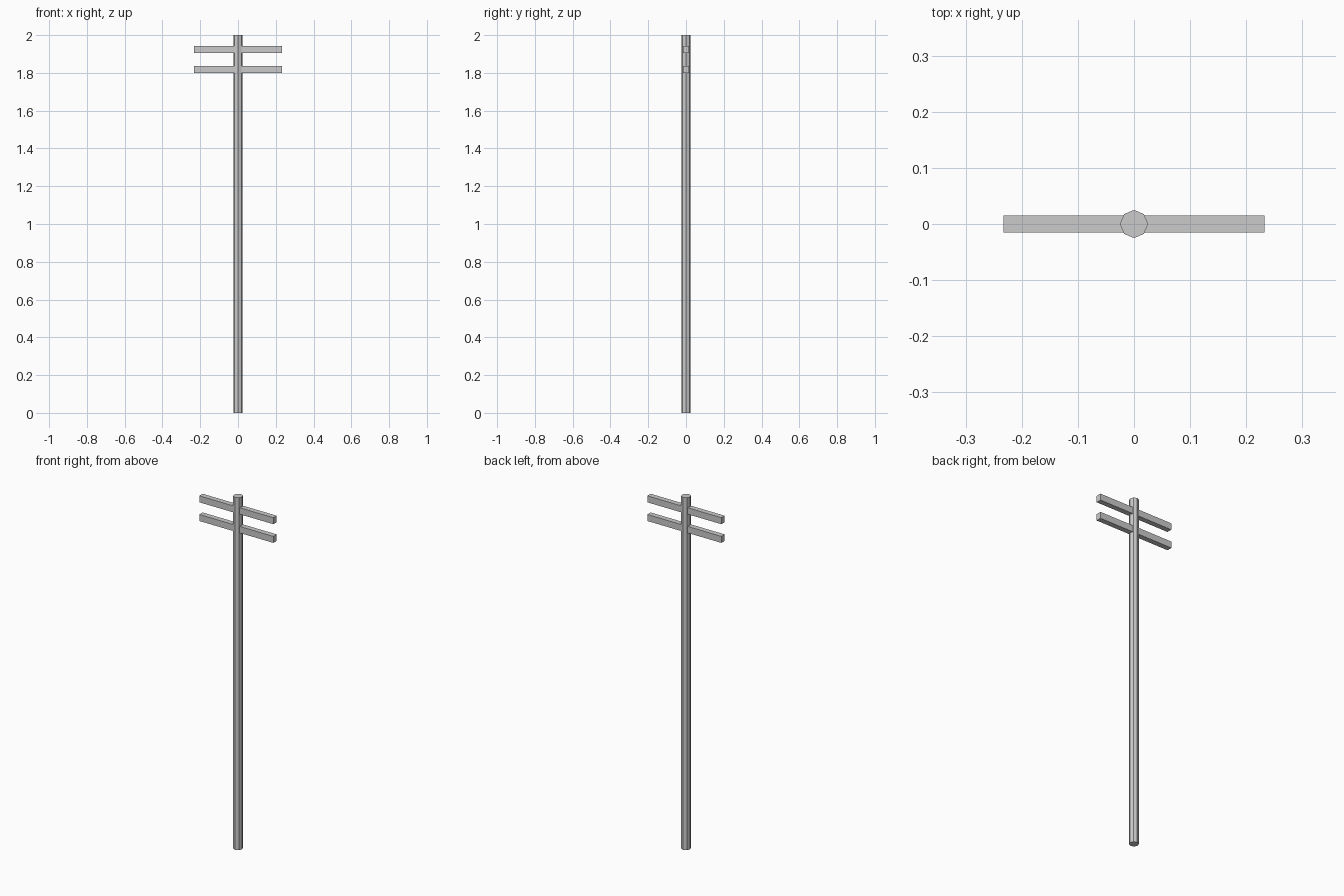
import bpy

if "Cube" in bpy.data.objects:
    bpy.data.objects.remove(bpy.data.objects["Cube"])

# Pole: eight-sided, corners on the axes
bpy.ops.mesh.primitive_cylinder_add(vertices=8, radius=0.025, depth=2.0, location=(0, 0, 1.0))
bpy.context.object.name = "pole"


def crossarm(name, z):
    bpy.ops.mesh.primitive_cube_add(size=1, location=(0, 0, z))
    arm = bpy.context.object
    arm.name = name
    arm.scale = (0.465, 0.03, 0.037)
    bpy.ops.object.transform_apply(location=False, rotation=False, scale=True)


# Two crossarms passing through the pole
for name, z in (("upper_crossarm", 1.925), ("lower_crossarm", 1.819)):
    crossarm(name, z)
